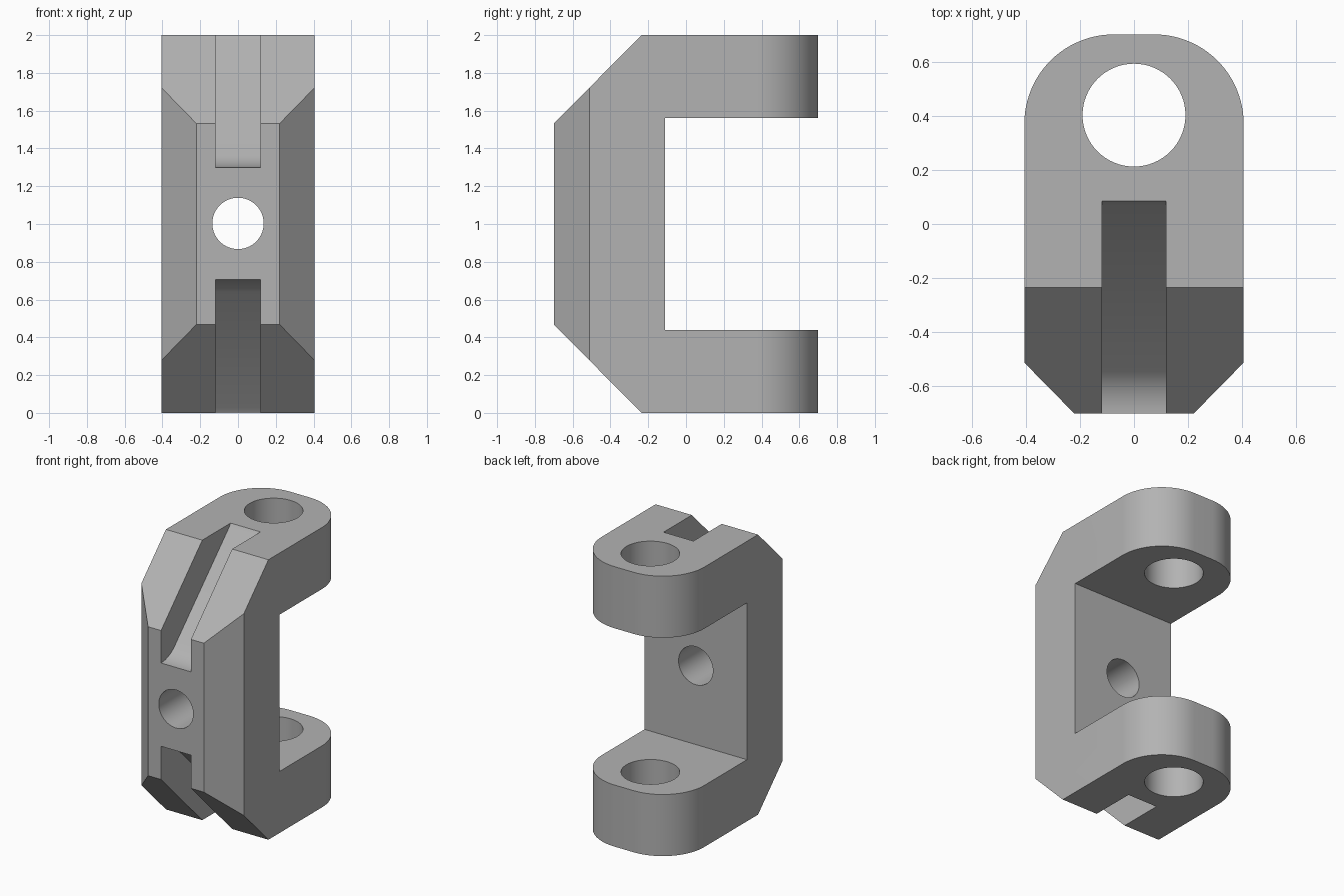
import bpy, bmesh
from math import sin, cos, pi, radians
from mathutils import Vector

cube = bpy.data.objects.get("Cube")
if cube:
    bpy.data.objects.remove(cube, do_unlink=True)

grey = bpy.data.materials.new("plain grey")
grey.use_nodes = True
colour = (0.45, 0.45, 0.45, 1)
grey.diffuse_color = colour
grey.node_tree.nodes["Principled BSDF"].inputs["Base Color"].default_value = colour


def prism(name, points, offset):
    """Extrude a closed outline of 3D points along an offset."""
    bm = bmesh.new()
    face = bm.faces.new([bm.verts.new(p) for p in points])
    new = bmesh.ops.extrude_face_region(bm, geom=[face])["geom"]
    verts = [v for v in new if isinstance(v, bmesh.types.BMVert)]
    bmesh.ops.translate(bm, verts=verts, vec=Vector(offset))
    bmesh.ops.recalc_face_normals(bm, faces=bm.faces)
    mesh = bpy.data.meshes.new(name)
    bm.to_mesh(mesh)
    bm.free()
    mesh.materials.append(grey)
    obj = bpy.data.objects.new(name, mesh)
    bpy.context.collection.objects.link(obj)
    return obj


def side_prism(name, profile, half_width):
    return prism(name, [(-half_width, y, z) for y, z in profile], (2 * half_width, 0, 0))


def arc(cx, cy, r, start, end, steps):
    angles = [radians(start + (end - start) * i / steps) for i in range(steps + 1)]
    return [(cx + r * cos(a), cy + r * sin(a)) for a in angles]


def combine(target, tool, operation):
    mod = target.modifiers.new(operation, "BOOLEAN")
    mod.operation = operation
    mod.solver = "EXACT"
    mod.object = tool
    tool.hide_render = True
    bpy.context.view_layer.objects.active = target
    bpy.ops.object.modifier_apply(modifier=mod.name)
    bpy.data.objects.remove(tool, do_unlink=True)


# C-shaped side profile, lower half mirrored to the upper half
lower = [(-0.11, 0.44), (0.9, 0.44), (0.9, 0), (-0.235, 0), (-0.7, 0.468)]
upper = [(y, 2 - z) for y, z in reversed(lower)]
bracket = side_prism("clevis_bracket", lower + upper, 0.6)

# Plan outline: rounded back corners, chamfered front corners
right = [(0.122, -0.8), (0.405, -0.512)] + arc(0.075, 0.37, 0.33, 0, 90, 24)
plan = right + [(-x, y) for x, y in reversed(right)]
combine(bracket, prism("plan_cutter", [(x, y, -0.5) for x, y in plan], (0, 0, 3)), "INTERSECT")

# Pin holes through both arms
pin = [(x, y, -0.5) for x, y in arc(0, 0.402, 0.19, 0, 354.375, 63)]
combine(bracket, prism("pin_hole_cutter", pin, (0, 0, 3)), "DIFFERENCE")

# Cross hole through the web
bore = [(x, -1, z) for x, z in arc(0, 1.003, 0.136, 0, 354.375, 63)]
combine(bracket, prism("cross_hole_cutter", bore, (0, 1.2, 0)), "DIFFERENCE")

# Sloping slots at the top and bottom, blending to level at the front
floor = [(-0.9, 1.3)] + arc(-0.7, 1.52, 0.22, -90, -45, 10)
floor += [(0.07, 1.978), (0.085, 2), (0.085, 2.3), (-0.9, 2.3)]
for name, profile in (("upper_slot_cutter", floor),
                      ("lower_slot_cutter", [(y, 2.005 - z) for y, z in floor])):
    combine(bracket, side_prism(name, profile, 0.118), "DIFFERENCE")

# Smooth the curves and keep the machined edges sharp
bpy.ops.object.select_all(action="DESELECT")
bracket.select_set(True)
bpy.context.view_layer.objects.active = bracket
bpy.ops.object.shade_smooth_by_angle(angle=radians(20))
